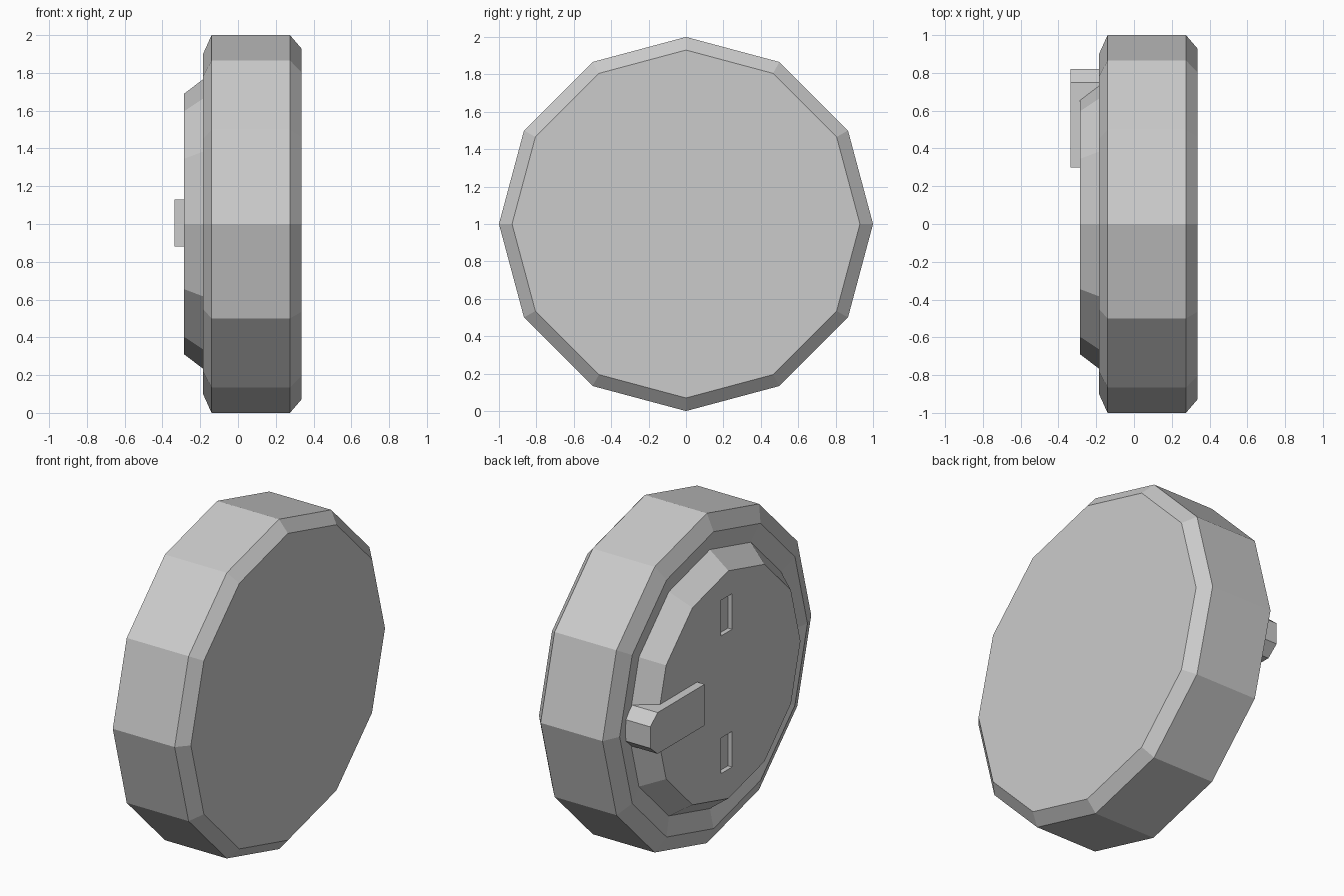
import bpy, bmesh
from math import sin, cos, pi

if "Cube" in bpy.data.objects:
    bpy.data.objects.remove(bpy.data.objects["Cube"])

SIDES = 12


def make_object(name, bm):
    bmesh.ops.recalc_face_normals(bm, faces=bm.faces[:])
    mesh = bpy.data.meshes.new(name)
    bm.to_mesh(mesh)
    bm.free()
    ob = bpy.data.objects.new(name, mesh)
    bpy.context.collection.objects.link(ob)
    return ob


def lathe(name, profile):
    """Closed solid around the x axis at z = 1 from (x, radius) pairs."""
    bm = bmesh.new()
    rings = [[bm.verts.new((x, r * sin(2 * pi * i / SIDES), 1 + r * cos(2 * pi * i / SIDES)))
              for i in range(SIDES)] for x, r in profile]
    for a, b in zip(rings, rings[1:]):
        for i in range(SIDES):
            j = (i + 1) % SIDES
            bm.faces.new((a[i], a[j], b[j], b[i]))
    bm.faces.new(rings[0])
    bm.faces.new(rings[-1])
    return make_object(name, bm)


def prism(name, outline, x0, x1):
    """Extrude a (y, z) outline along x."""
    bm = bmesh.new()
    face = bm.faces.new([bm.verts.new((x0, y, z)) for y, z in outline])
    out = bmesh.ops.extrude_face_region(bm, geom=[face])
    moved = [v for v in out["geom"] if isinstance(v, bmesh.types.BMVert)]
    bmesh.ops.translate(bm, verts=moved, vec=(x1 - x0, 0, 0))
    return make_object(name, bm)


# Bevelled disc with a shallow groove and a raised back plate
body = lathe("round_body", [
    (0.335, 0.93), (0.275, 1.0), (-0.14, 1.0), (-0.185, 0.90),
    (-0.16, 0.785), (-0.285, 0.69)])

# Two shallow slots in the back plate
for name, zc in (("upper_slot_cutter", 1.43), ("lower_slot_cutter", 0.595)):
    y0, y1, h = -0.035, 0.07, 0.108
    cutter = prism(name, [(y0, zc - h), (y1, zc - h), (y1, zc + h), (y0, zc + h)],
                   -0.4, -0.257)
    cutter.hide_render = True
    cutter.hide_set(True)
    mod = body.modifiers.new(name, "BOOLEAN")
    mod.operation = "DIFFERENCE"
    mod.solver = "EXACT"
    mod.object = cutter

# Latch tab with clipped outer corners
prism("latch_tab", [(0.30, 0.88), (0.75, 0.88), (0.82, 0.94),
                    (0.82, 1.07), (0.75, 1.13), (0.30, 1.13)], -0.335, -0.165)
